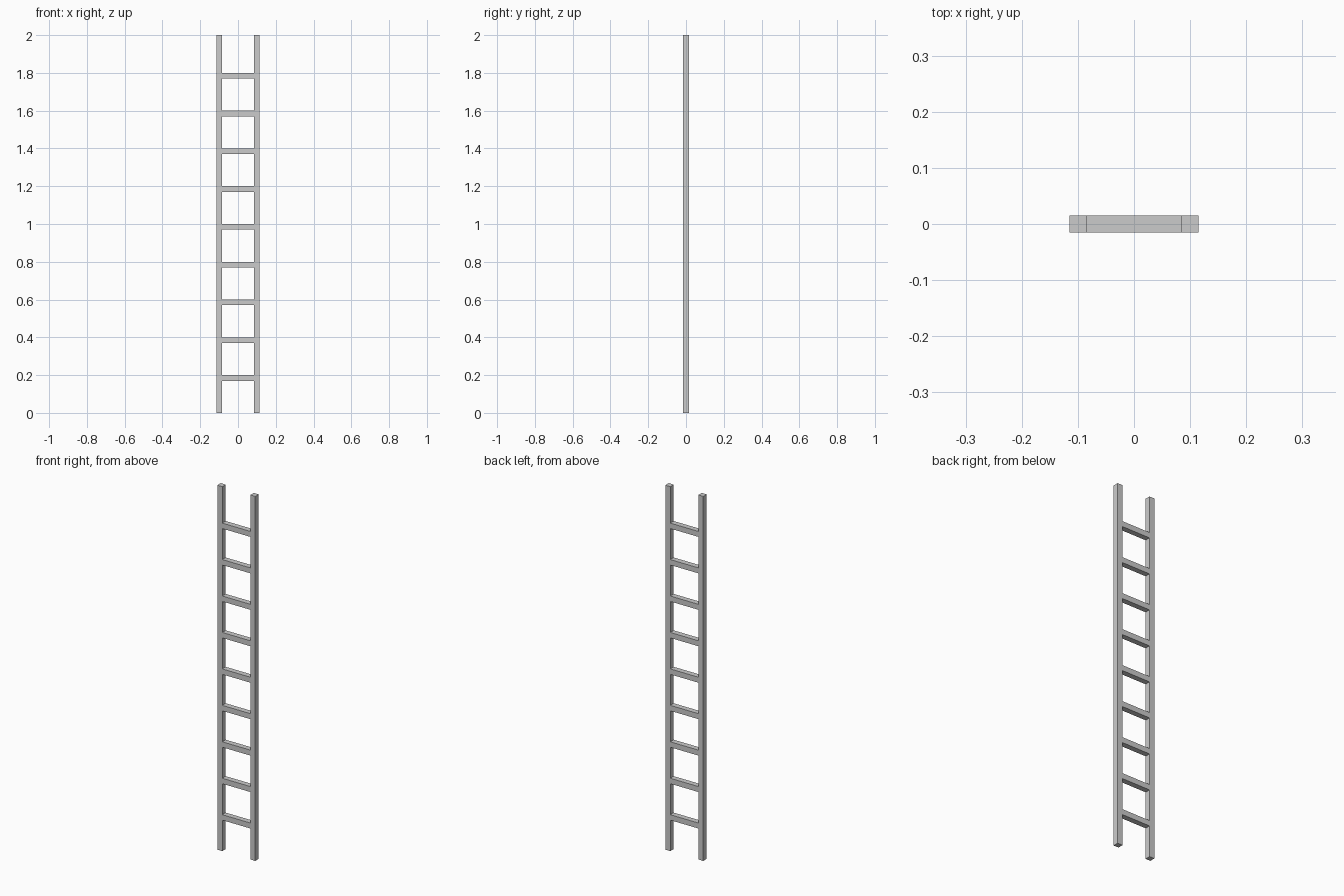
import bpy

if "Cube" in bpy.data.objects:
    bpy.data.objects.remove(bpy.data.objects["Cube"])


def box(name, centre, size):
    bpy.ops.mesh.primitive_cube_add(size=1, location=centre)
    ob = bpy.context.object
    ob.name = name
    ob.scale = size
    bpy.ops.object.transform_apply(location=False, rotation=False, scale=True)
    return ob


T = 0.03        # square bar thickness
HALF = 0.1      # rail centre offset from the middle
HEIGHT = 2.0

# Upright rails
for side, x in (("left", -HALF), ("right", HALF)):
    box(f"{side}_rail", (x, 0, HEIGHT / 2), (T, T, HEIGHT))

# Rungs, fitted between the rails with tops every 0.2
for i in range(1, 10):
    box(f"rung_{i}", (0, 0, 0.2 * i - T / 2), (2 * HALF - T, T, T))
